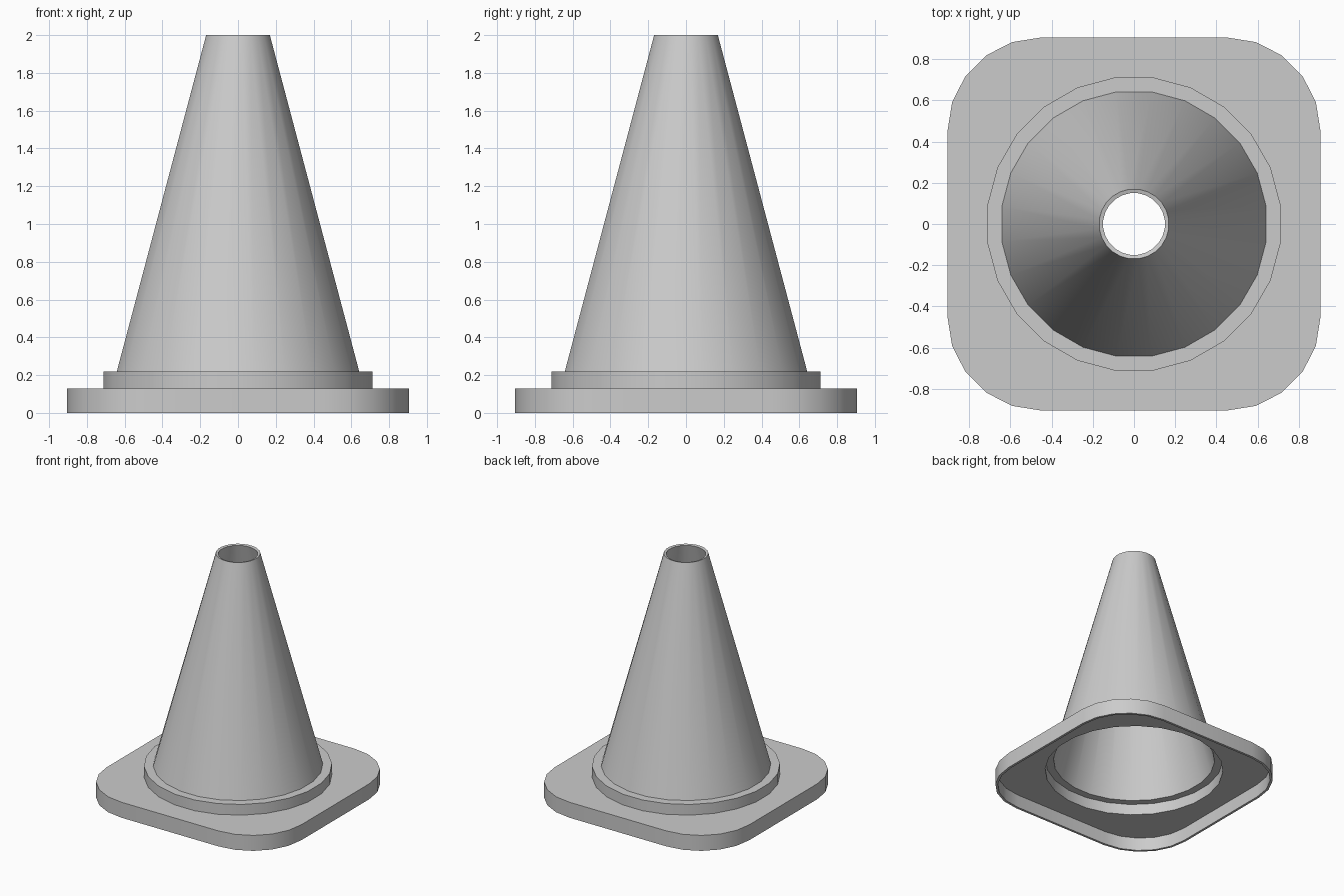
import bpy
import bmesh
from math import cos, sin, pi

if "Cube" in bpy.data.objects:
    bpy.data.objects.remove(bpy.data.objects["Cube"], do_unlink=True)

SIDES = 24
PER_CORNER = SIDES // 4


def circle(radius, z):
    """Ring with flats facing the four sides."""
    return [(radius * cos((i + 0.5) * 2 * pi / SIDES),
             radius * sin((i + 0.5) * 2 * pi / SIDES), z) for i in range(SIDES)]


def rounded_square(half, corner, z):
    """Rounded square with as many points as the circles."""
    points = []
    for q in range(4):
        sx, sy = (1, -1, -1, 1)[q], (1, 1, -1, -1)[q]
        for k in range(PER_CORNER):
            a = q * pi / 2 + k * pi / 2 / (PER_CORNER - 1)
            points.append((sx * (half - corner) + corner * cos(a),
                           sy * (half - corner) + corner * sin(a), z))
    return points


# Colour
plastic = bpy.data.materials.new("plain grey")
plastic.use_nodes = True
grey = (0.6, 0.6, 0.6, 1)
plastic.diffuse_color = grey
plastic.node_tree.nodes["Principled BSDF"].inputs["Base Color"].default_value = grey

# Outer skin: base skirt, base top, collar, collar top, cone
rings = [
    rounded_square(0.905, 0.455, 0),
    rounded_square(0.905, 0.455, 0.13),
    circle(0.717, 0.13),
    circle(0.717, 0.22),
    circle(0.647, 0.22),
    circle(0.17, 2.0),
]
bm = bmesh.new()
loops = [[bm.verts.new(p) for p in ring] for ring in rings]
for low, high in zip(loops, loops[1:]):
    for i in range(SIDES):
        j = (i + 1) % SIDES
        bm.faces.new((low[i], low[j], high[j], high[i]))
mesh = bpy.data.meshes.new("traffic_cone")
bm.to_mesh(mesh)
bm.free()
mesh.materials.append(plastic)
cone = bpy.data.objects.new("traffic_cone", mesh)
bpy.context.collection.objects.link(cone)

# Hollow wall, open at the top and bottom
wall = cone.modifiers.new("wall", 'SOLIDIFY')
wall.thickness = 0.02
wall.offset = -1
wall.use_even_offset = True

bpy.context.view_layer.objects.active = cone
cone.select_set(True)
bpy.ops.object.modifier_apply(modifier=wall.name)
bpy.ops.object.shade_smooth_by_angle(angle=pi / 6)
